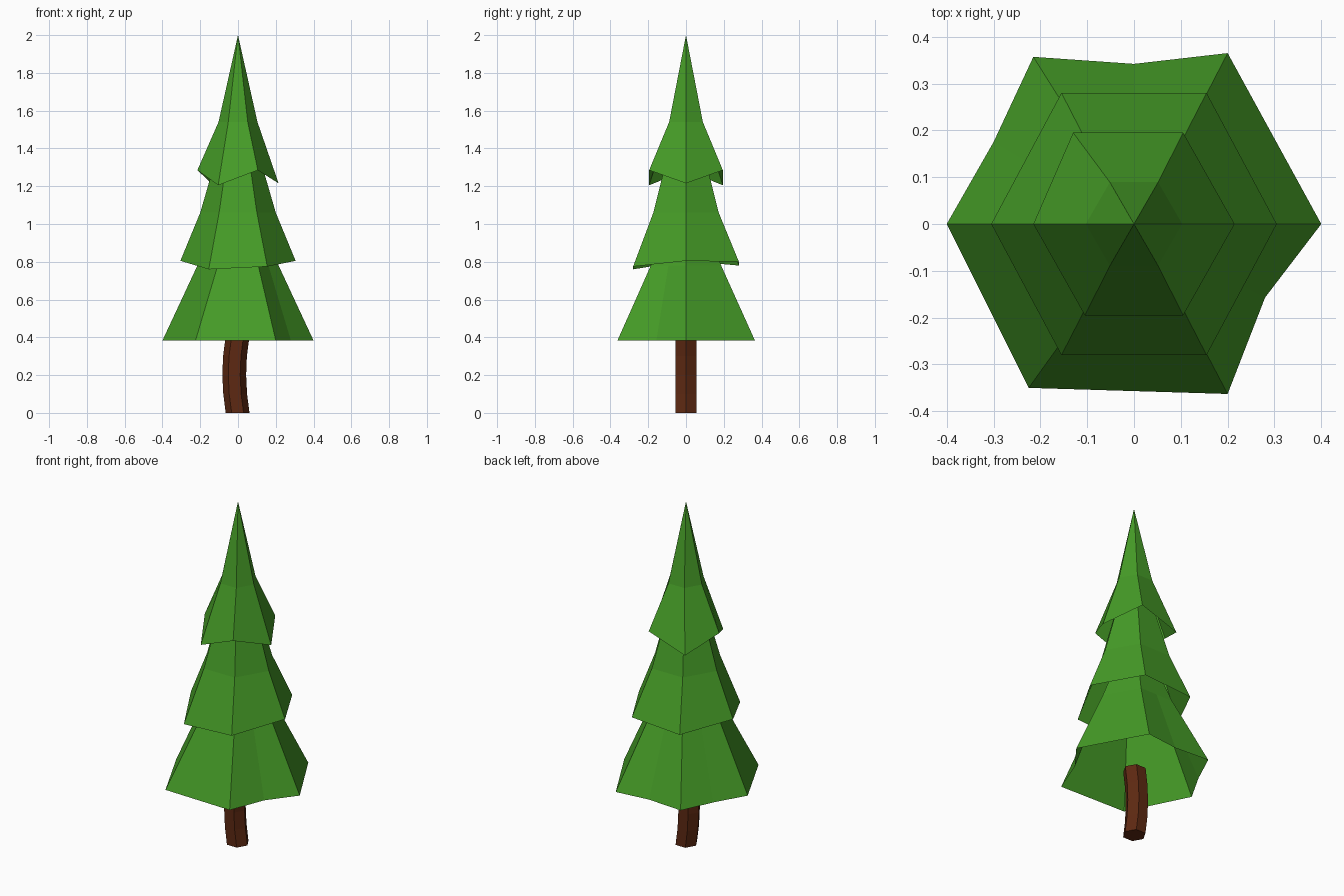
import bpy
from math import cos, sin, radians

if "Cube" in bpy.data.objects:
    bpy.data.objects.remove(bpy.data.objects["Cube"])


def material(name, rgb):
    m = bpy.data.materials.new(name)
    m.diffuse_color = (*rgb, 1)
    m.use_nodes = True
    m.node_tree.nodes["Principled BSDF"].inputs["Base Color"].default_value = m.diffuse_color
    return m


GREEN = material("needle_green", (0.06, 0.33, 0.02))
BROWN = material("bark_brown", (0.11, 0.022, 0.006))


def add_mesh(name, verts, faces, mat):
    me = bpy.data.meshes.new(name)
    me.from_pydata(verts, [], faces)
    me.materials.append(mat)
    ob = bpy.data.objects.new(name, me)
    bpy.context.collection.objects.link(ob)
    return ob


def hex_point(angle, r, z, x0=0.0):
    """Point on a hexagon outline with corners on the x axis."""
    d = r * cos(radians(30)) / cos(radians(angle % 60 - 30))
    return (x0 + d * cos(radians(angle)), d * sin(radians(angle)), z)


def loft(a, b, n):
    return [(a + i, a + (i + 1) % n, b + (i + 1) % n, b + i) for i in range(n)]


def tier(name, angles, rim, kink_r, kink_z, tip_z):
    """Hollow skirt: ragged rim, narrower shoulder ring, pointed tip."""
    n = len(rim)
    verts = rim + [hex_point(a, kink_r, kink_z) for a in angles] + [(0, 0, tip_z)]
    faces = loft(0, n, n) + [(n + i, n + (i + 1) % n, 2 * n) for i in range(n)]
    return add_mesh(name, verts, faces, GREEN)


# Foliage tiers, open underneath
corners = [0, 60, 120, 180, 240, 300]
low_rim = [(0.4, 0), (0.2, 0.365), (0, 0.342), (-0.215, 0.357), (-0.3, 0.175),
           (-0.4, 0), (-0.225, -0.35), (0.2, -0.363), (0.28, -0.157)]
tier("lower_branches", [0, 60, 90, 120, 150, 180, 240, 300, 330],
     [(x, y, 0.383) for x, y in low_rim], 0.215, 0.78, 1.3)
tier("middle_branches", corners,
     [(0.305, 0, 0.805), (0.155, 0.28, 0.80), (-0.155, 0.28, 0.78),
      (-0.305, 0, 0.805), (-0.155, -0.28, 0.76), (0.155, -0.28, 0.775)],
     0.2, 1.06, 1.75)
tier("top_branches", corners,
     [(0.215, 0, 1.215), (0.105, 0.195, 1.285), (-0.13, 0.195, 1.205),
      (-0.215, 0, 1.285), (-0.105, -0.195, 1.205), (0.105, -0.195, 1.285)],
     0.103, 1.54, 2.0)

# Bowed hexagonal trunk
path = [(0, -0.002), (0.1, -0.015), (0.2, -0.02), (0.3, -0.016), (0.4, -0.003)]
verts = [hex_point(a, 0.063, z, x) for z, x in path for a in corners]
faces = [f for k in range(len(path) - 1) for f in loft(6 * k, 6 * k + 6, 6)]
faces += [tuple(reversed(range(6))), tuple(range(24, 30))]
add_mesh("trunk", verts, faces, BROWN)
